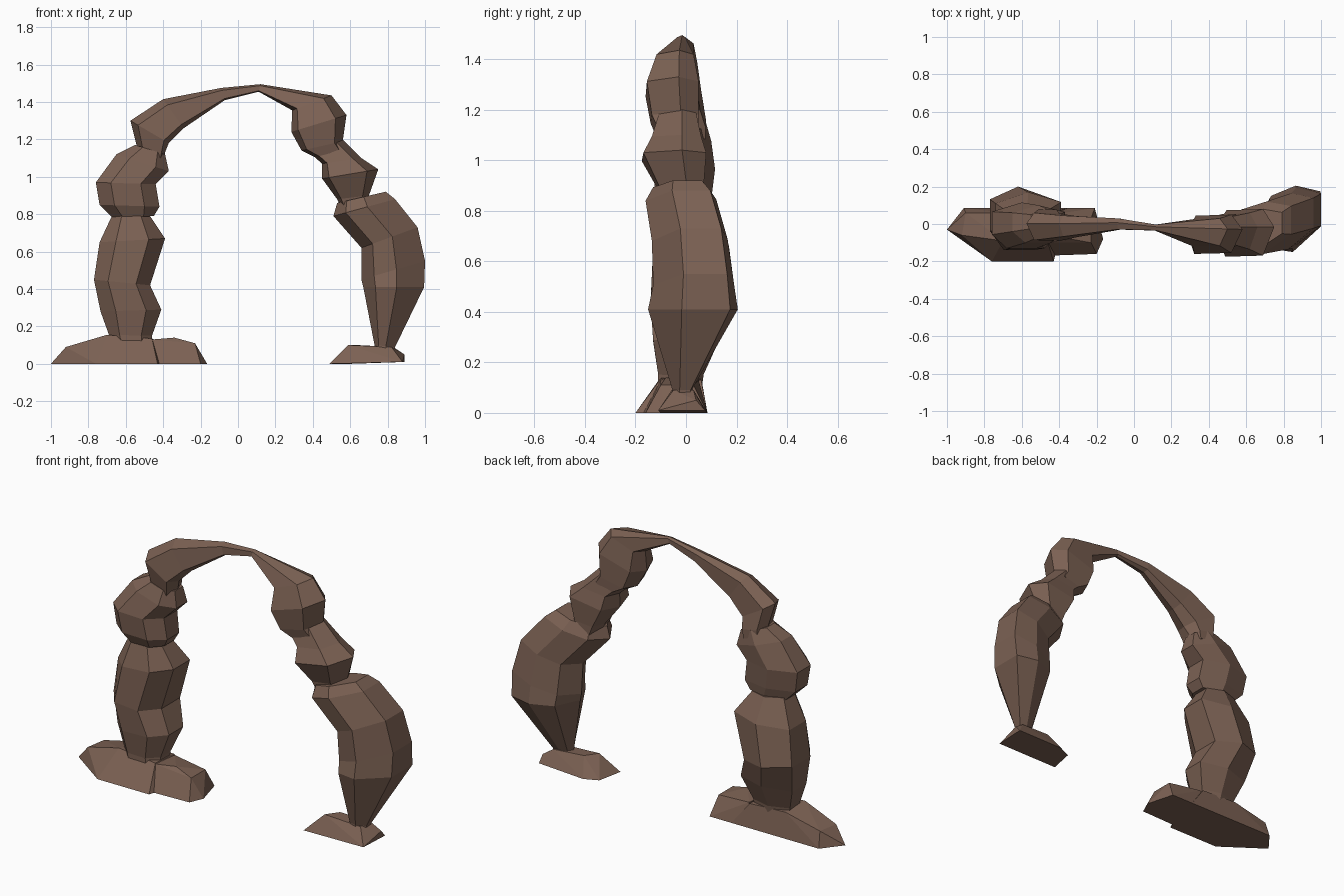
import bpy, bmesh
from mathutils import Vector

stone = bpy.data.materials.new("brown stone")
stone.diffuse_color = (0.2, 0.12, 0.087, 1)

# Irregular rock sections: (across from inner to outer, depth)
SLIM = [(1, .25), (.6, 1), (-.7, .95), (-1, .05), (-.75, -1), (.6, -.95)]
PILLAR = [(1, .6), (0, 1), (-1, .65), (-1, -.35), (-.5, -1), (.5, -1), (1, -.4)]
LEG = [(1, .83), (.2, 1), (-.6, .7), (-1, -.1), (-.6, -.9), (.1, -1), (1, -.25)]


def finish(name, bm):
    bmesh.ops.recalc_face_normals(bm, faces=bm.faces)
    mesh = bpy.data.meshes.new(name)
    bm.to_mesh(mesh)
    bm.free()
    mesh.materials.append(stone)
    obj = bpy.data.objects.new(name, mesh)
    bpy.context.collection.objects.link(obj)


def rock(name, section, rings):
    """Loft sections; ring = outer x,z, inner x,z, front y, back y."""
    bm = bmesh.new()
    loops = []
    for xo, zo, xi, zi, y0, y1 in rings:
        mid = Vector(((xo + xi) / 2, (y0 + y1) / 2, (zo + zi) / 2))
        across = Vector(((xo - xi) / 2, 0, (zo - zi) / 2))
        depth = Vector((0, (y1 - y0) / 2, 0))
        loops.append([bm.verts.new(mid + across * u + depth * v) for u, v in section])
    n = len(section)
    for a, b in zip(loops, loops[1:]):
        for i in range(n):
            j = (i + 1) % n
            bm.faces.new((a[i], a[j], b[j], b[i]))
    bm.faces.new(loops[0])
    bm.faces.new(loops[-1])
    finish(name, bm)


def boulder(name, points):
    """Convex faceted stone around a few points."""
    bm = bmesh.new()
    for p in points:
        bm.verts.new(p)
    bmesh.ops.convex_hull(bm, input=bm.verts)
    loose = [v for v in bm.verts if not v.link_faces]
    bmesh.ops.delete(bm, geom=loose, context='VERTS')
    bmesh.ops.dissolve_limit(bm, angle_limit=0.05, verts=bm.verts, edges=bm.edges)
    finish(name, bm)


# Left foot: wide slab and a lower lobe toward the opening
boulder("left_foot", [
    (-1, -.03, 0), (-.91, .085, 0), (-.35, .085, 0), (-.43, -.2, 0), (-.76, -.2, 0),
    (-.92, -.06, .09), (-.90, .06, .09), (-.70, -.09, .155), (-.46, -.1, .135),
    (-.45, .06, .13), (-.68, .06, .14)])
boulder("left_foot_lobe", [
    (-.48, -.17, 0), (-.2, -.16, 0), (-.165, -.08, 0), (-.21, .085, 0), (-.46, .085, 0),
    (-.46, -.1, .13), (-.34, -.08, .14), (-.23, -.1, .11), (-.23, .03, .11), (-.44, .05, .13)])

# Left pillar
rock("left_lower_pillar", PILLAR, [
    (-.67, .08, -.46, .08, -.11, .06),
    (-.69, .155, -.46, .15, -.11, .07),
    (-.735, .28, -.41, .29, -.13, .13),
    (-.77, .45, -.47, .42, -.14, .20),
    (-.74, .65, -.39, .67, -.13, .17),
    (-.67, .80, -.47, .79, -.09, .10)])
rock("left_upper_rock", PILLAR, [
    (-.67, .78, -.45, .79, -.09, .09),
    (-.74, .85, -.42, .84, -.12, .10),
    (-.76, .97, -.44, .96, -.13, .115),
    (-.65, 1.12, -.37, 1.03, -.10, .10),
    (-.55, 1.17, -.39, 1.12, -.07, .08)])

# Thin bridge that thickens into the right shoulder
rock("arch_bridge", SLIM, [
    (-.54, 1.11, -.40, 1.08, -.06, .08),
    (-.54, 1.16, -.39, 1.13, -.07, .08),
    (-.575, 1.30, -.37, 1.18, -.09, .06),
    (-.40, 1.415, -.29, 1.26, -.07, .045),
    (-.09, 1.475, -.07, 1.41, -.03, .03),
    (.12, 1.495, .11, 1.455, -.035, -.003),
    (.50, 1.435, .29, 1.355, -.12, .03),
    (.58, 1.33, .285, 1.24, -.16, .05),
    (.56, 1.19, .34, 1.14, -.14, .05),
    (.57, 1.15, .44, 1.09, -.12, .05)])

# Right leg
rock("right_middle_rock", SLIM, [
    (.56, 1.20, .37, 1.14, -.11, .04),
    (.66, 1.10, .45, 1.07, -.14, .06),
    (.75, 1.04, .45, .99, -.175, .08),
    (.70, .90, .53, .88, -.11, .07),
    (.69, .85, .56, .82, -.10, .07)])
rock("right_lower_rock", LEG, [
    (.79, .92, .53, .86, -.13, .08),
    (.84, .88, .51, .79, -.16, .12),
    (.96, .73, .66, .62, -.135, .165),
    (1, .55, .66, .45, -.13, .19),
    (.995, .41, .67, .41, -.15, .205),
    (.84, .09, .73, .10, -.055, .025),
    (.83, .04, .74, .04, -.055, .02)])
boulder("right_foot", [
    (.49, -.10, 0), (.52, .05, 0), (.60, .085, 0), (.89, .075, .01), (.88, -.11, .01),
    (.89, .04, .05), (.59, -.05, .1), (.64, .02, .1), (.83, .03, .09), (.82, -.05, .09)])
